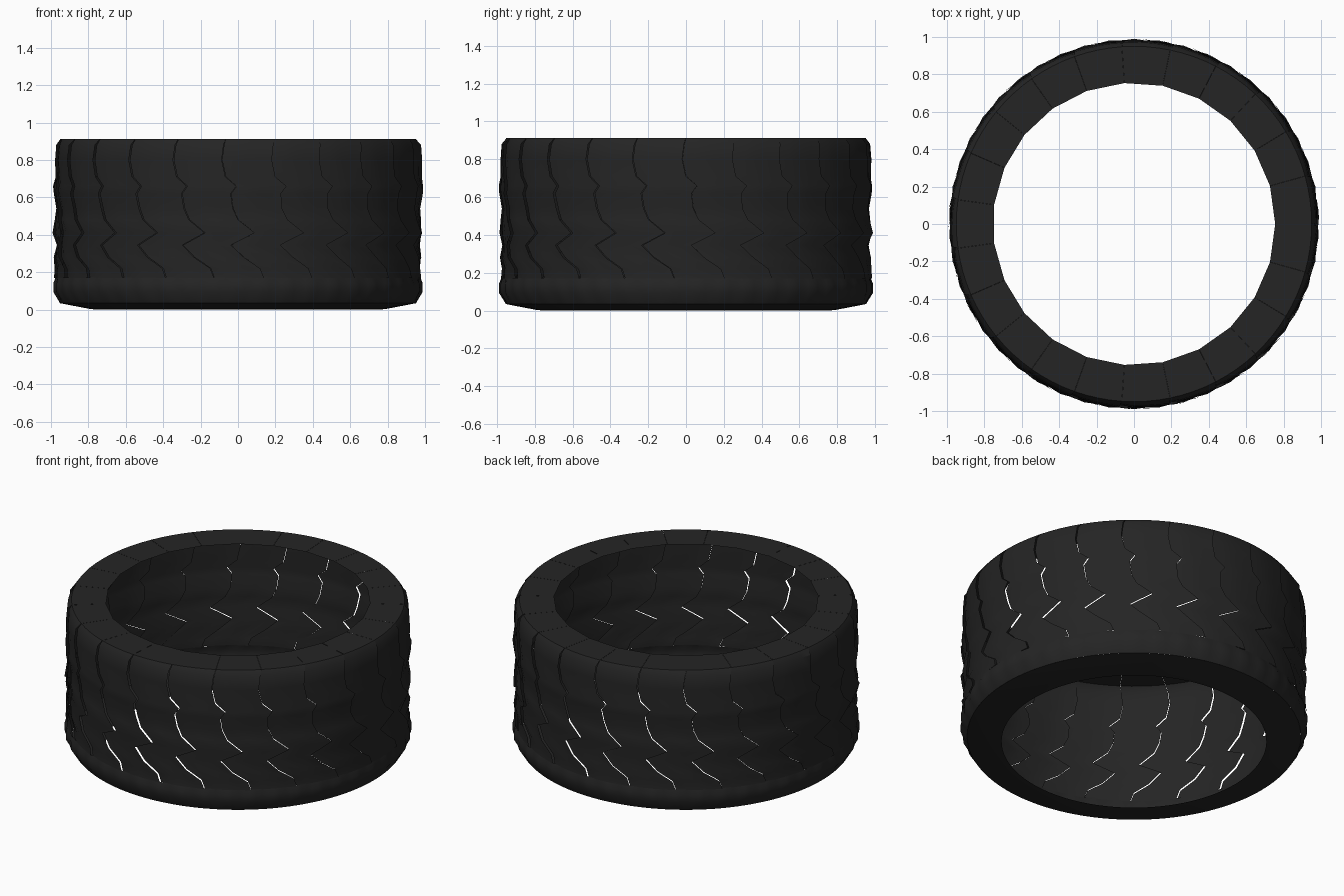
import bpy, bmesh, math, random

if "Cube" in bpy.data.objects:
    bpy.data.objects.remove(bpy.data.objects["Cube"])

random.seed(3)
SEGMENTS = 23
STEP = 2 * math.pi / SEGMENTS

rubber = bpy.data.materials.new("rubber")
rubber.diffuse_color = (0.018, 0.018, 0.018, 1)
rubber.use_nodes = True
rubber.node_tree.nodes["Principled BSDF"].inputs["Base Color"].default_value = rubber.diffuse_color

# Tread rows: radius, height, angular shift of the zigzag seam
ROWS = [(0.950, 0.912, 0.00), (0.972, 0.88, -0.01), (0.978, 0.80, -0.02),
        (0.976, 0.71, 0.00), (0.984, 0.66, 0.06), (0.982, 0.62, 0.03),
        (0.968, 0.54, 0.04), (0.974, 0.48, 0.07), (0.984, 0.41, 0.16),
        (0.966, 0.345, 0.03), (0.978, 0.28, 0.10), (0.974, 0.22, 0.19),
        (0.978, 0.17, 0.21)]


def polar(r, a, z):
    return (r * math.cos(a), r * math.sin(a), z)


def finish(name, bm):
    bmesh.ops.recalc_face_normals(bm, faces=bm.faces)
    mesh = bpy.data.meshes.new(name)
    bm.to_mesh(mesh)
    bm.free()
    mesh.materials.append(rubber)
    obj = bpy.data.objects.new(name, mesh)
    bpy.context.collection.objects.link(obj)
    bpy.ops.object.select_all(action='DESELECT')
    bpy.context.view_layer.objects.active = obj
    obj.select_set(True)
    bpy.ops.object.shade_smooth_by_angle(angle=math.radians(35))
    return obj


def add_grid(bm, points):
    rows = [[bm.verts.new(p) for p in row] for row in points]
    for a, b in zip(rows, rows[1:]):
        for i in range(len(a) - 1):
            bm.faces.new((a[i], b[i], b[i + 1], a[i + 1]))


# Tread tiles: each leans slightly outward at its leading edge, overlapping like shingles
bm = bmesh.new()
COLS = 5
for s in range(SEGMENTS):
    tilt = random.uniform(0.003, 0.008)
    grid = []
    for k, (r, z, shift) in enumerate(ROWS):
        lean = 0 if k == 0 else tilt
        row = []
        for c in range(COLS):
            t = c / (COLS - 1)
            a = (s + 0.5) * STEP + shift + (t - 0.5) * STEP * 0.996
            row.append(polar(r + lean * (2 * t - 1) ** 3, a, z))
        grid.append(row)
    add_grid(bm, grid)
finish("tread_tiles", bm)

# Upper sidewall: flat radial plates with a straight inner edge
bm = bmesh.new()
for s in range(SEGMENTS):
    a0, w = (s + 0.5) * STEP, STEP * 0.996
    outer = [polar(0.95, a0 + (c / 4 - 0.5) * w, 0.912) for c in range(5)]
    p, q = polar(0.755, a0 - w / 2, 0.912), polar(0.755, a0 + w / 2, 0.912)
    inner = [tuple(u + (v - u) * c / 4 for u, v in zip(p, q)) for c in range(5)]
    add_grid(bm, [outer, inner])
finish("upper_sidewall", bm)

# Lower shoulder: band of two shallow scallops per tile
bm = bmesh.new()
N = SEGMENTS * 8
band = []
for r, z, bump in [(0.976, 0.172, 0), (0.980, 0.14, 0.010),
                   (0.982, 0.095, 0.008), (0.952, 0.034, 0)]:
    band.append([polar(r + bump * math.sin(math.pi * i / 4) ** 2, i * 2 * math.pi / N, z)
                 for i in range(N + 1)])
add_grid(bm, band)
bmesh.ops.remove_doubles(bm, verts=bm.verts, dist=1e-5)
finish("lower_shoulder", bm)

# Lower sidewall: shallow continuous cone
bm = bmesh.new()
N = SEGMENTS * 4
add_grid(bm, [[polar(r, i * 2 * math.pi / N, z) for i in range(N + 1)]
              for r, z in [(0.952, 0.034), (0.79, 0.003), (0.755, 0.0)]])
bmesh.ops.remove_doubles(bm, verts=bm.verts, dist=1e-5)
finish("lower_sidewall", bm)
